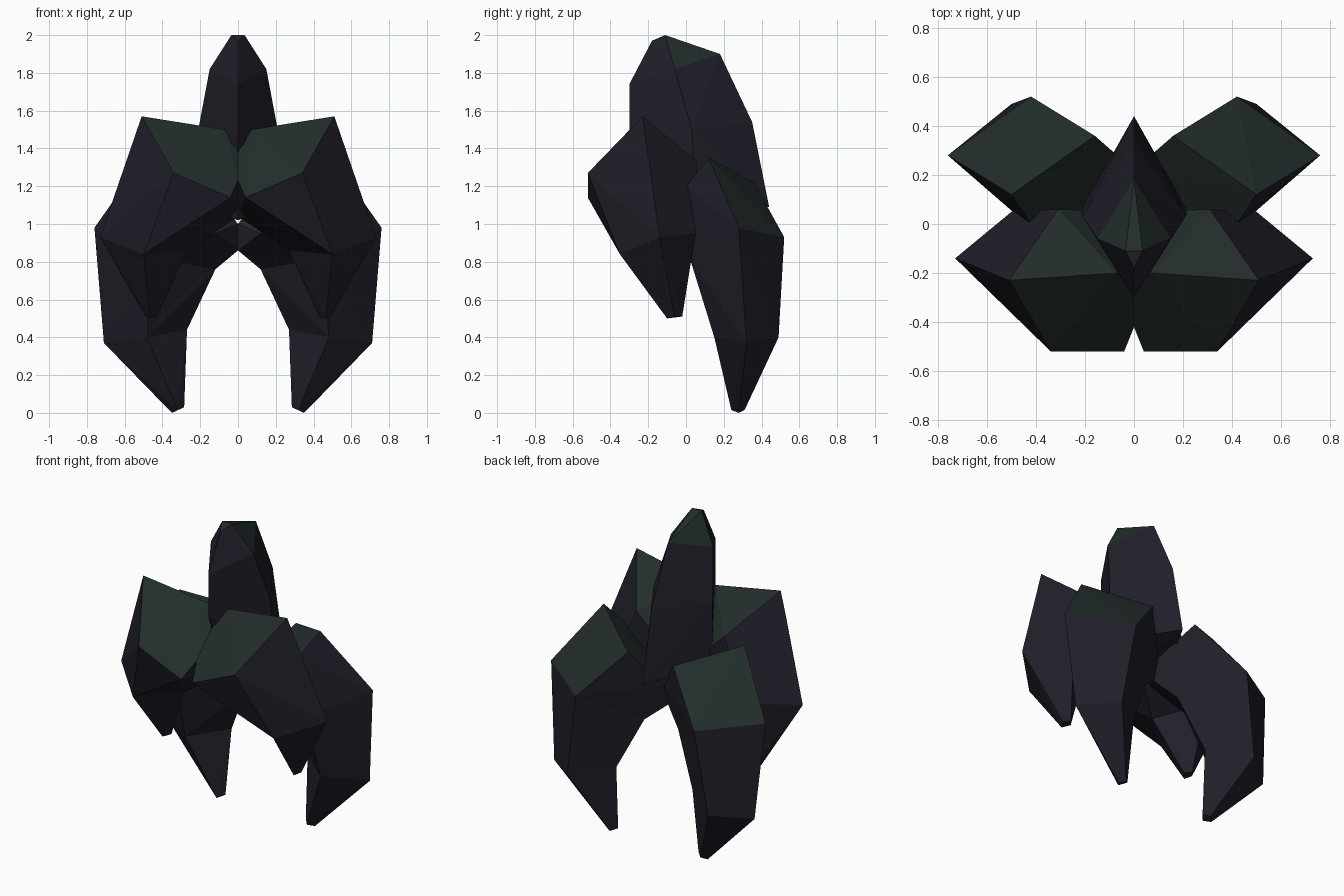
import bpy, bmesh
from mathutils import Vector

if "Cube" in bpy.data.objects:
    bpy.data.objects.remove(bpy.data.objects["Cube"])


def material(name, color):
    m = bpy.data.materials.new(name)
    m.diffuse_color = color
    m.use_nodes = True
    m.node_tree.nodes["Principled BSDF"].inputs["Base Color"].default_value = m.diffuse_color
    return m


DARK = material("dark_stone", (0.015, 0.014, 0.023, 1))
MOSS = material("dark_green_top", (0.016, 0.026, 0.024, 1))


def crystal(name, rings, mirror=True):
    """Join convex chunks, one between each pair of point rings; open where they meet."""
    bm = bmesh.new()
    for i in range(len(rings) - 1):
        part = bmesh.new()
        for p in rings[i] + rings[i + 1]:
            part.verts.new(p)
        res = bmesh.ops.convex_hull(part, input=part.verts[:])
        loose = [v for v in part.verts if not v.link_faces]
        bmesh.ops.delete(part, geom=loose, context='VERTS')
        shared = [rings[k] for k in (i, i + 1) if 0 < k < len(rings) - 1]
        inner = [f for f in part.faces if any(
            all(any((v.co - Vector(p)).length < 1e-4 for p in ring) for v in f.verts)
            for ring in shared)]
        bmesh.ops.delete(part, geom=inner, context='FACES')
        tmp = bpy.data.meshes.new("tmp")
        part.to_mesh(tmp)
        part.free()
        bm.from_mesh(tmp)
        bpy.data.meshes.remove(tmp)
    bmesh.ops.remove_doubles(bm, verts=bm.verts[:], dist=0.001)
    bmesh.ops.recalc_face_normals(bm, faces=bm.faces[:])
    bm.normal_update()
    for f in bm.faces:
        f.material_index = 1 if f.normal.z > 0.42 else 0
    me = bpy.data.meshes.new(name)
    bm.to_mesh(me)
    bm.free()
    me.materials.append(DARK)
    me.materials.append(MOSS)
    ob = bpy.data.objects.new(name, me)
    bpy.context.collection.objects.link(ob)
    if mirror:
        ob.modifiers.new("mirror", 'MIRROR').use_axis[0] = True
    return ob


# Rear legs: hip, knee, shin, foot
crystal("rear_legs", [
    [(0, .22, 1.0), (0, .18, .86), (.12, 0, .95),
     (.5, .12, 1.35), (.16, .36, 1.22), (.42, 0, 1.2)],
    [(.76, .28, .98), (.42, .52, .93), (.12, .25, .76), (.46, .02, .82)],
    [(.71, .32, .37), (.5, .49, .40), (.27, .32, .44), (.48, .15, .40)],
    [(.35, .28, 0), (.32, .31, .015), (.285, .28, .03), (.32, .24, .015)],
])

# Front arms: shoulder, elbow, tip
crystal("front_arms", [
    [(.51, -.23, 1.57), (.07, -.2, 1.5), (.34, -.52, 1.27), (.04, -.52, 1.14),
     (.31, .06, 1.33), (0, -.42, 1.23), (0, -.27, 1.38), (0, .05, 1.04)],
    [(.73, -.14, .93), (.5, -.35, .84), (.27, -.16, .86), (.5, .05, .95)],
    [(.49, -.06, .51), (.465, -.10, .50), (.43, -.06, .51), (.46, -.02, .51)],
])

# Central upright fin
fin = [(0, -.18, 1.97), (0, .18, 1.9), (0, -.30, 1.74), (0, -.30, 1.48),
       (0, .35, 1.54), (0, .44, 1.09), (0, -.12, 1.02)]
fin_side = [(.035, -.11, 2.0), (.15, -.06, 1.82), (.21, .03, 1.5), (.22, .05, 1.1)]
crystal("central_fin", [fin, [(s * x, y, z) for x, y, z in fin_side for s in (1, -1)]],
        mirror=False)
